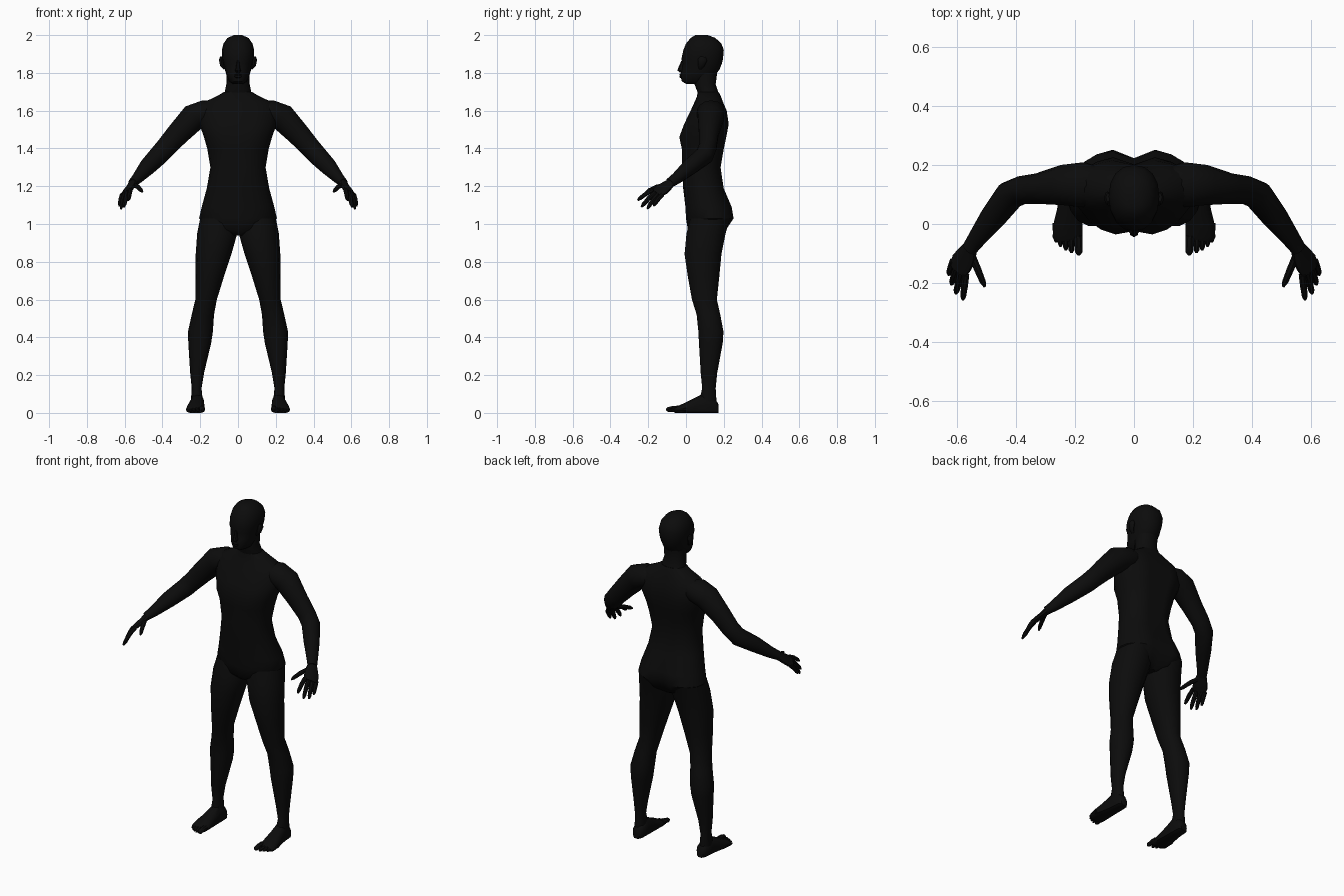
import bpy, bmesh, math
from mathutils import Vector

skin = bpy.data.materials.new("matte black")
skin.diffuse_color = (0.0035, 0.0035, 0.0035, 1)


def power(v, e):
    return math.copysign(abs(v) ** e, v)


def loft(name, rings, mirror=False):
    """Skin a list of equal-length point rings and cap both ends."""
    bm = bmesh.new()
    loops = [[bm.verts.new(p) for p in ring] for ring in rings]
    n = len(loops[0])
    for a, b in zip(loops, loops[1:]):
        for i in range(n):
            j = (i + 1) % n
            bm.faces.new((a[i], a[j], b[j], b[i]))
    bm.faces.new(loops[0])
    bm.faces.new(loops[-1])
    bmesh.ops.recalc_face_normals(bm, faces=bm.faces)
    mesh = bpy.data.meshes.new(name)
    bm.to_mesh(mesh)
    bm.free()
    mesh.materials.append(skin)
    obj = bpy.data.objects.new(name, mesh)
    bpy.context.collection.objects.link(obj)
    if mirror:
        obj.modifiers.new("mirror", 'MIRROR')
    bpy.ops.object.select_all(action='DESELECT')
    obj.select_set(True)
    bpy.context.view_layer.objects.active = obj
    bpy.ops.object.shade_smooth_by_angle(angle=math.radians(40))
    return obj


def slab(z, front, back, left, right, groove_f=0, groove_b=0, e=0.9, n=20):
    """Horizontal ring with optional centre grooves at front and back."""
    cx, cy = (left + right) / 2, (front + back) / 2
    hw, hd = (right - left) / 2, (back - front) / 2
    pts = []
    for i in range(n):
        a = 2 * math.pi * i / n
        x, y = hw * power(math.cos(a), e), hd * power(math.sin(a), e)
        dip = math.exp(-(x / 0.035) ** 2)
        y += dip * (groove_f if y < 0 else -groove_b)
        pts.append((cx + x, cy + y, z))
    return pts


def tube(name, path, ref, n=10, mirror=True):
    """Rings (x, y, z, across radius, ref radius) set square to a path."""
    centres = [Vector(p[:3]) for p in path]
    rings = []
    for i, p in enumerate(path):
        t = (centres[min(i + 1, len(path) - 1)] - centres[max(i - 1, 0)]).normalized()
        u = t.cross(Vector(ref)).normalized()
        v = u.cross(t)
        rings.append([centres[i] + u * p[3] * math.cos(2 * math.pi * k / n)
                      + v * p[4] * math.sin(2 * math.pi * k / n) for k in range(n)])
    return loft(name, rings, mirror)


def digit(name, start, end, r, bend=0.0):
    """Tapered finger or toe with a slight knuckle bend."""
    a, b = Vector(start), Vector(end)
    path = []
    for t, s in ((0, 1), (0.45, 1), (0.85, 0.85), (1, 0.4)):
        p = a.lerp(b, t)
        p.z += bend * math.sin(math.pi * t)
        path.append((*p, r * s, r * s))
    tube(name, path, (0.3, 0.2, 1), 8)


# Torso: z, front, back, half width, front groove, back groove
torso = [(0.94, 0.04, 0.17, 0.05, 0, 0), (0.97, 0.01, 0.22, 0.15, 0, 0.03),
         (1.03, 0.0, 0.258, 0.206, 0, 0.035), (1.09, -0.003, 0.248, 0.192, 0, 0.025),
         (1.19, -0.015, 0.205, 0.165, 0, 0.015), (1.30, -0.025, 0.19, 0.146, 0.004, 0.018),
         (1.40, -0.028, 0.207, 0.163, 0.006, 0.022), (1.46, -0.042, 0.22, 0.18, 0.018, 0.025),
         (1.53, -0.015, 0.232, 0.205, 0.012, 0.03), (1.60, 0.02, 0.22, 0.208, 0.006, 0.02),
         (1.645, 0.045, 0.20, 0.18, 0, 0.012), (1.675, 0.058, 0.185, 0.115, 0, 0),
         (1.70, 0.062, 0.172, 0.072, 0, 0)]
loft("torso", [slab(z, f, b, -w, w, gf, gb) for z, f, b, w, gf, gb in torso])

# Neck
neck = [(1.67, 0.066, 0.178, 0.08), (1.70, 0.06, 0.17, 0.07), (1.74, 0.045, 0.157, 0.062),
        (1.80, 0.04, 0.165, 0.06)]
loft("neck", [slab(z, f, b, -w, w, n=16) for z, f, b, w in neck])

# Head
head = [(1.742, 0.0, 0.08, 0.028), (1.755, -0.022, 0.12, 0.047), (1.785, -0.03, 0.15, 0.06),
        (1.815, -0.024, 0.176, 0.069), (1.85, -0.018, 0.19, 0.077), (1.875, -0.024, 0.196, 0.083),
        (1.92, -0.014, 0.2, 0.086), (1.955, 0.0, 0.188, 0.077), (1.985, 0.025, 0.155, 0.056),
        (2.0, 0.05, 0.115, 0.022)]
loft("head", [slab(z, f, b, -w, w, n=16) for z, f, b, w in head])

# Face details
loft("nose", [slab(z, f, 0.01, -w, w, n=8) for z, f, w in
              ((1.802, -0.032, 0.012), (1.812, -0.045, 0.017), (1.825, -0.042, 0.012),
               (1.865, -0.024, 0.007))])
loft("lips", [slab(z, f, 0.0, -w, w, n=8) for z, f, w in
              ((1.772, -0.028, 0.012), (1.779, -0.036, 0.02), (1.785, -0.032, 0.024),
               (1.791, -0.036, 0.02), (1.797, -0.03, 0.01))])
tube("ear", [(0.07, 0.075, 1.822, 0.008, 0.006), (0.085, 0.08, 1.84, 0.018, 0.01),
             (0.09, 0.088, 1.87, 0.024, 0.011), (0.088, 0.09, 1.885, 0.014, 0.007)],
     (1, 0, 0), 8)

# Arms
tube("arm", [(0.11, 0.13, 1.60, 0.05, 0.06), (0.17, 0.133, 1.59, 0.067, 0.078),
             (0.235, 0.132, 1.565, 0.072, 0.07), (0.32, 0.12, 1.475, 0.061, 0.053),
             (0.38, 0.115, 1.408, 0.054, 0.048), (0.42, 0.098, 1.363, 0.052, 0.05),
             (0.48, 0.02, 1.302, 0.045, 0.043), (0.533, -0.05, 1.242, 0.03, 0.032),
             (0.558, -0.085, 1.218, 0.023, 0.028)], (0, 1, 0), 14)

# Hands
spread = (0.6, 0.73, -0.33)
tube("palm", [(0.552, -0.077, 1.222, 0.021, 0.026), (0.568, -0.107, 1.198, 0.017, 0.039),
              (0.584, -0.132, 1.178, 0.016, 0.044), (0.597, -0.158, 1.162, 0.012, 0.038)], spread)
fingers = {"index_finger": ((0.57, -0.172, 1.18), (0.58, -0.256, 1.125)),
           "middle_finger": ((0.585, -0.16, 1.168), (0.604, -0.236, 1.09)),
           "ring_finger": ((0.6, -0.145, 1.16), (0.619, -0.205, 1.08)),
           "little_finger": ((0.613, -0.125, 1.155), (0.628, -0.172, 1.095)),
           "thumb": ((0.55, -0.105, 1.207), (0.506, -0.212, 1.17))}
for name, (a, b) in fingers.items():
    digit(name, a, b, 0.0125, 0.006)

# Legs: z, front, back, inner, outer
leg = [(1.03, 0.02, 0.235, 0.015, 0.2), (0.95, 0.0, 0.212, 0.004, 0.216),
       (0.84, -0.01, 0.19, 0.035, 0.224), (0.72, 0.008, 0.178, 0.075, 0.226),
       (0.60, 0.03, 0.165, 0.112, 0.226), (0.52, 0.055, 0.183, 0.127, 0.245),
       (0.43, 0.064, 0.2, 0.133, 0.265), (0.37, 0.067, 0.196, 0.142, 0.263),
       (0.21, 0.077, 0.166, 0.18, 0.253), (0.13, 0.085, 0.158, 0.193, 0.245),
       (0.07, 0.07, 0.162, 0.187, 0.249), (0.04, 0.07, 0.16, 0.187, 0.247)]
loft("leg", [slab(*r, n=14, e=0.95) for r in leg], True)

# Feet: y, centre x, half width, height, with a flat sole
foot = [(0.172, 0.214, 0.02, 0.045), (0.155, 0.214, 0.034, 0.075), (0.10, 0.215, 0.037, 0.105),
        (0.05, 0.219, 0.042, 0.082), (0.0, 0.224, 0.049, 0.056), (-0.045, 0.225, 0.051, 0.036),
        (-0.06, 0.222, 0.045, 0.026)]
rings = []
for y, cx, w, h in foot:
    rings.append([(cx + w * power(math.cos(a), 0.8), y,
                   max(0.004, h * 0.4 + h * 0.6 * math.sin(a)))
                  for a in (2 * math.pi * k / 12 for k in range(12))])
    for k in (7, 8, 9, 10, 11):
        x, yy, _ = rings[-1][k]
        rings[-1][k] = (x, yy, 0.0 if k in (8, 9, 10) else 0.006)
loft("foot", rings, True)

# Toes
for i, (x, tip, r) in enumerate(((0.19, -0.105, 0.0155), (0.215, -0.098, 0.0115),
                                 (0.234, -0.089, 0.011), (0.252, -0.077, 0.0105),
                                 (0.267, -0.062, 0.01))):
    digit("toe_%d" % (i + 1), (x, tip + 0.065, r + 0.008), (x - 0.003, tip, r), r, 0.002)
